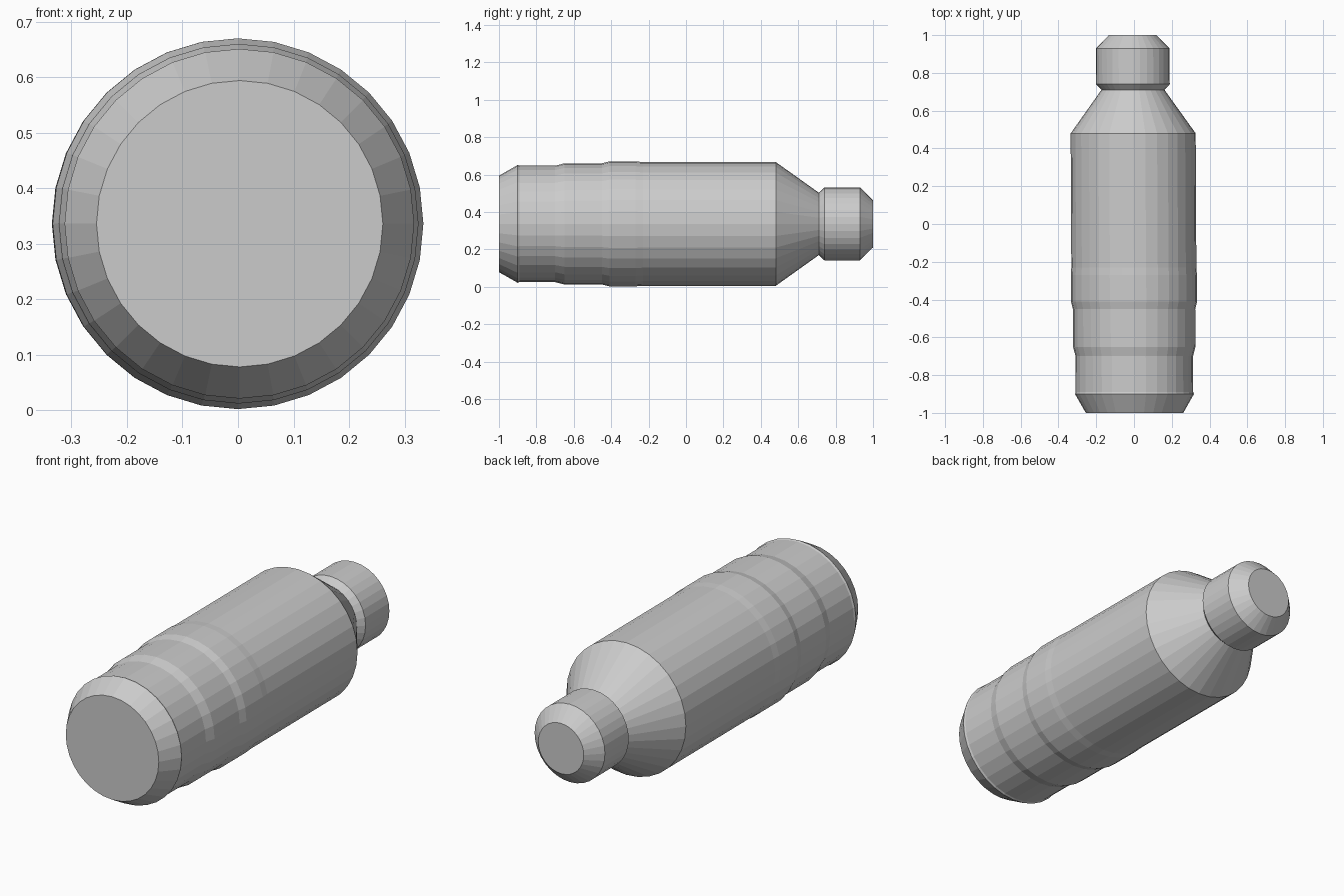
import bpy, bmesh, math

if "Cube" in bpy.data.objects:
    bpy.data.objects.remove(bpy.data.objects["Cube"])

SIDES = 32
CENTRE_Z = 0.336

grey = bpy.data.materials.new("plain grey")
grey.diffuse_color = (0.6, 0.6, 0.6, 1)
grey.use_nodes = True
grey.node_tree.nodes["Principled BSDF"].inputs["Base Color"].default_value = grey.diffuse_color


def turned_part(name, profile, cap_start=False, cap_end=False):
    """Lathe (y, radius) pairs around the long axis, with its very slight lean in x."""
    bm = bmesh.new()
    rings = []
    for y, r in profile:
        cx = -0.002 - 0.005 * y
        rings.append([bm.verts.new((cx + r * math.sin(2 * math.pi * i / SIDES), y,
                                    CENTRE_Z + r * math.cos(2 * math.pi * i / SIDES)))
                      for i in range(SIDES)])
    for a, b in zip(rings, rings[1:]):
        for i in range(SIDES):
            j = (i + 1) % SIDES
            bm.faces.new((a[i], a[j], b[j], b[i]))
    if cap_start:
        bm.faces.new(rings[0])
    if cap_end:
        bm.faces.new(rings[-1])
    bmesh.ops.recalc_face_normals(bm, faces=bm.faces)
    mesh = bpy.data.meshes.new(name)
    bm.to_mesh(mesh)
    bm.free()
    mesh.materials.append(grey)
    obj = bpy.data.objects.new(name, mesh)
    bpy.context.collection.objects.link(obj)
    return obj


# One closed outline: chamfered base, stepped barrel, shoulder, neck groove and tip
turned_part("stepped_bottle_body", [
    (-1.0, 0.258), (-0.9, 0.315), (-0.89, 0.311),   # base chamfer and lip
    (-0.70, 0.311), (-0.65, 0.324),                 # first step
    (-0.45, 0.324), (-0.41, 0.334),                 # second step
    (-0.27, 0.334), (-0.23, 0.331), (0.48, 0.331),  # main barrel
    (0.71, 0.167),                                  # shoulder to neck
    (0.74, 0.195), (0.93, 0.195), (1.0, 0.126),     # tip
], cap_start=True, cap_end=True)
